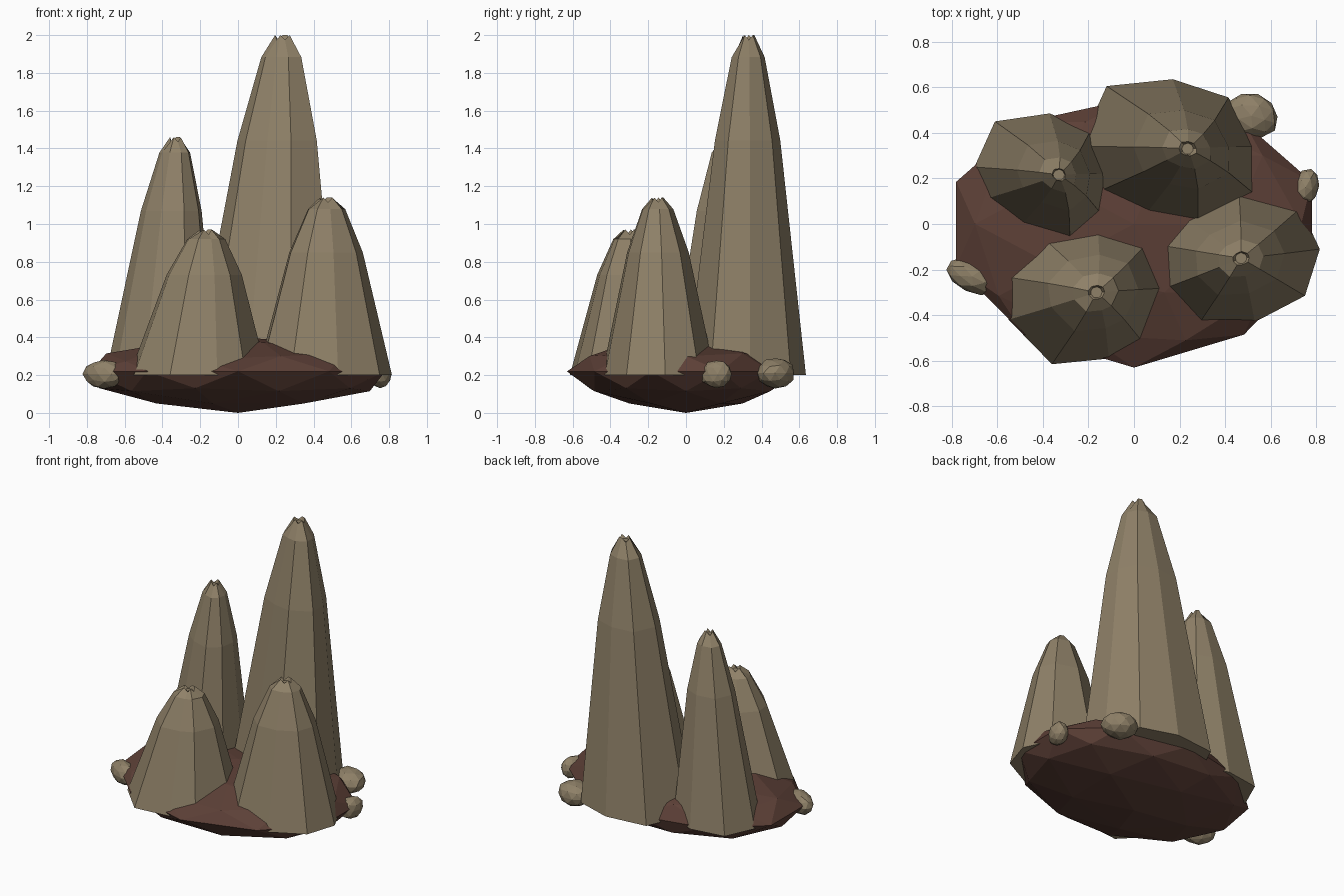
import bpy, bmesh, math, random
from mathutils import Vector

if "Cube" in bpy.data.objects:
    bpy.data.objects.remove(bpy.data.objects["Cube"])

random.seed(4)


def material(name, rgb):
    m = bpy.data.materials.new(name)
    m.diffuse_color = (*rgb, 1)
    m.use_nodes = True
    m.node_tree.nodes["Principled BSDF"].inputs["Base Color"].default_value = m.diffuse_color
    return m


brown = material("dark brown rock", (0.109, 0.051, 0.038))
tan = material("tan stone", (0.275, 0.219, 0.138))


def finish(name, bm, mat):
    bmesh.ops.recalc_face_normals(bm, faces=bm.faces[:])
    me = bpy.data.meshes.new(name)
    bm.to_mesh(me)
    bm.free()
    me.materials.append(mat)
    ob = bpy.data.objects.new(name, me)
    bpy.context.collection.objects.link(ob)
    return ob


def lump(name, mat, centre, size, turn=0.0, jitter=0.0):
    """Low-poly flattened boulder."""
    bm = bmesh.new()
    bmesh.ops.create_icosphere(bm, subdivisions=2, radius=1)
    c, s = math.cos(turn), math.sin(turn)
    for v in bm.verts:
        p = v.co * (1 + random.uniform(-jitter, jitter))
        x, y, z = p.x * size[0], p.y * size[1], p.z * size[2]
        v.co = Vector((x * c - y * s, x * s + y * c, z)) + Vector(centre)
    return finish(name, bm, mat)


# Base slab: flattened boulder with a shallow, nearly conical underside
RIM = 0.22
base = lump("rock_base", brown, (0, 0, RIM), (0.82, 0.60, 0.18))
for v in base.data.vertices:
    h = (v.co.z - RIM) / 0.18
    if h < -0.05:
        v.co.z = RIM - 0.22 * abs(h) ** 1.0 if h < -0.95 else RIM - 0.2 * abs(h)
    elif h > 0.05 and v.co.x < -0.05 and v.co.y < -0.2:
        v.co.z = RIM + 0.12 * h
    if v.co.y > 0.3:
        v.co.y *= 0.92
    elif v.co.y < -0.55 and abs(v.co.x) < 0.1:
        v.co.y = -0.63

# Spires: a faceted base outline shrinking towards a notched tip
PROFILE = [(0, 1), (0.69, 0.545), (0.935, 0.275), (1, 0.1)]
FOOT = 0.2


def spire(name, outline, apex, top):
    pts = [Vector(p) for p in outline]
    n = len(pts)
    xs, ys = [p.x for p in pts], [p.y for p in pts]
    mid = Vector(((min(xs) + max(xs)) / 2, (min(ys) + max(ys)) / 2))
    tip = Vector(apex)
    bm = bmesh.new()
    rings = []
    for t, s in PROFILE:
        c = mid.lerp(tip, t)
        ring = []
        for i, p in enumerate(pts):
            q = c + (p - mid) * s
            z = FOOT + (top - FOOT) * t
            if t == 1 and i % 2:
                z -= 0.025
            ring.append(bm.verts.new((q.x, q.y, z)))
        rings.append(ring)
    # small flat disc sunk in the tip
    rings.append([bm.verts.new((tip.x + 0.025 * (p - mid).normalized().x,
                                tip.y + 0.025 * (p - mid).normalized().y,
                                top - 0.025)) for p in pts])
    for a, b in zip(rings, rings[1:]):
        for i in range(n):
            j = (i + 1) % n
            bm.faces.new((a[i], a[j], b[j], b[i]))
    bm.faces.new(rings[0][::-1])
    bm.faces.new(rings[-1])
    return finish(name, bm, tan)


spire("tall_spire",
      [(0.17, 0.635), (-0.12, 0.605), (-0.24, 0.34), (-0.16, 0.14),
       (0.05, 0.04), (0.28, 0.0), (0.53, 0.13), (0.525, 0.34), (0.415, 0.555)],
      (0.235, 0.33), 2.0)
spire("back_left_spire",
      [(-0.37, 0.485), (-0.61, 0.45), (-0.70, 0.25), (-0.65, 0.11),
       (-0.50, -0.01), (-0.28, -0.08), (-0.14, 0.04), (-0.11, 0.22),
       (-0.19, 0.41)],
      (-0.33, 0.215), 1.46)
spire("front_left_spire",
      [(-0.16, 0.0), (-0.41, -0.05), (-0.575, -0.23), (-0.55, -0.42),
       (-0.36, -0.615), (-0.11, -0.59), (0.04, -0.52), (0.155, -0.28),
       (0.07, -0.07)],
      (-0.165, -0.30), 0.97)
spire("front_right_spire",
      [(0.46, 0.155), (0.21, 0.04), (0.10, -0.09), (0.115, -0.29),
       (0.28, -0.445), (0.53, -0.43), (0.75, -0.315), (0.815, -0.11),
       (0.73, 0.07)],
      (0.47, -0.15), 1.14)

# Pebbles around the rim
lump("back_right_pebble", tan, (0.515, 0.475, 0.21), (0.12, 0.10, 0.08), -0.3, 0.04)
lump("right_pebble", tan, (0.752, 0.16, 0.205), (0.06, 0.085, 0.075), -0.3, 0.04)
lump("left_pebble", tan, (-0.71, -0.23, 0.205), (0.118, 0.07, 0.075), -0.45, 0.04)
